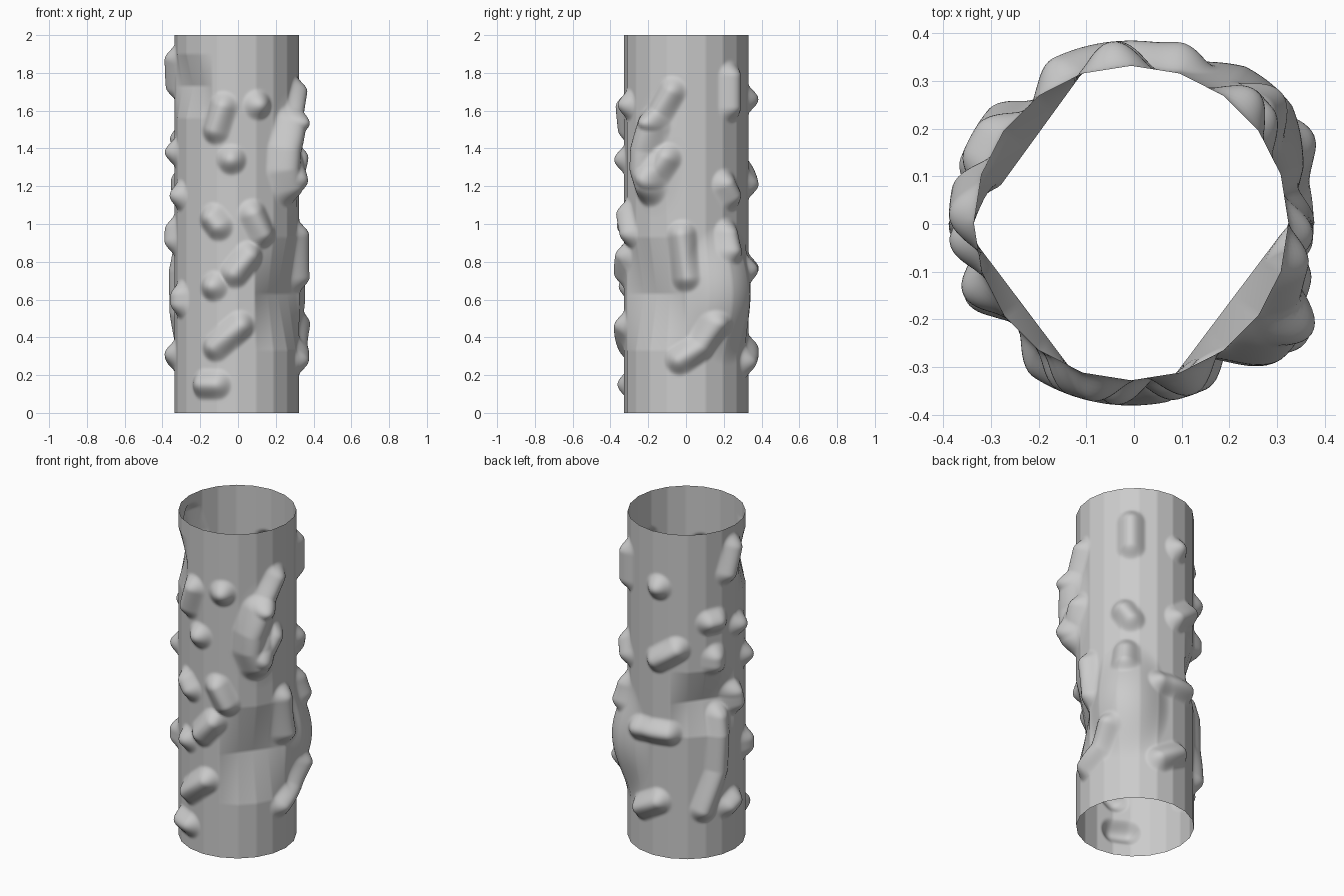
import bpy, bmesh, math

cube = bpy.data.objects.get("Cube")
if cube:
    bpy.data.objects.remove(cube, do_unlink=True)

SIDES, RADIUS, HEIGHT = 20, 0.33, 2.0
AROUND, RINGS = 240, 200

# Raised strokes: points of (angle in degrees, height)
strokes = [
    # front
    [(-103, 1.62), (-110, 1.5)], [(-70, 1.63)], [(-95, 1.34)],
    [(-113, 1.03), (-107, 0.99)], [(-75, 1.05), (-66, 0.95)],
    [(-79, 0.83), (-92, 0.74)], [(-112, 0.67)],
    [(-87, 0.46), (-110, 0.35)], [(-122, 0.15), (-109, 0.15)],
    # right
    [(-14, 1.7), (-30, 1.55)], [(-18, 1.35), (-31, 1.24)], [(-4, 0.94), (-1, 0.72)],
    [(24, 0.46), (13, 0.35), (-6, 0.28)],
    [(46, 1.78), (46, 1.62)], [(39, 1.21), (46, 1.15)], [(41, 0.95), (41, 0.87)],
    # back
    [(96, 1.66)], [(95, 1.21), (115, 1.29)],
    [(76, 0.76), (107, 0.77)], [(75, 0.27), (96, 0.34)],
    # left
    [(148, 1.45), (156, 1.45)], [(154, 1.23), (154, 1.19)],
    [(177, 1.87), (169, 1.73)], [(178, 0.97), (181, 0.91)],
    [(160, 0.85), (157, 0.53), (142, 0.3)], [(170, 0.29), (177, 0.31)],
    [(186, 1.38)], [(203, 1.15)], [(205, 0.62), (205, 0.58)],
]
# The wide raised mass on the front right
mass = [(-33, 1.52), (-41, 1.39), (-42, 1.29), (-36, 1.2)]

# Flattened patches: angle, height, height reach, distance from the axis
flats = [
    (-37, 0.63, 0.3, 0.265),
    (144, 0.95, 0.2, 0.268),
    (217, 1.73, 0.17, 0.285),
]
# Broad swells: angle, height, angle reach, height reach, depth
swells = [
    (41, 0.63, 46, 0.38, 0.09),
    (-30, 1.37, 30, 0.34, 0.02),
]


def wrap(a):
    return (a + 180) % 360 - 180


def arc(a):
    return math.radians(a) * RADIUS


def falloff(t):
    return (1 - t * t) ** 2 if t < 1 else 0.0


def distance(ang, z, path):
    """Distance on the unrolled wall from a point to a stroke."""
    start = path[0][0]
    px = arc(wrap(ang - start))
    best = 9.0
    for p, q in zip(path, path[1:] or path):
        ax, bx = arc(p[0] - start), arc(q[0] - start)
        dx, dz = bx - ax, q[1] - p[1]
        size = dx * dx + dz * dz
        t = ((px - ax) * dx + (z - p[1]) * dz) / size if size else 0
        t = min(1, max(0, t))
        best = min(best, math.hypot(px - ax - t * dx, z - p[1] - t * dz))
    return best


def wall_radius(ang, near, z):
    # Faceted wall
    step = 360 / SIDES
    local = math.radians(ang % step - step / 2)
    r = RADIUS * math.cos(math.pi / SIDES) / math.cos(local)
    # Flat patches cut a chord across the wall, creased at mid height
    for a, h, reach, dist in flats:
        turn = abs(wrap(ang - a))
        if turn < 60:
            chord = dist / math.cos(math.radians(turn))
            r += max(0, 1 - abs(z - h) / reach) * min(0, chord - r)
    for a, h, ra, rz, depth in swells:
        r += depth * falloff(math.hypot(wrap(ang - a) / ra, (z - h) / rz))
    # Strokes and the mass, rounding off the facets under them
    bump = 0.085 * falloff(distance(ang, z, mass) / 0.115)
    lump = max((0.056 * falloff(distance(ang, z, s) / 0.088) for s in near), default=0)
    rise = max(bump, lump, 0.8 * (bump + lump))
    facet = RADIUS * (1 - math.cos(math.pi / SIDES) / math.cos(local))
    return r + rise + min(1, rise / 0.03) * (facet - 0.003)


# Tube wall, open at both ends
bm = bmesh.new()
rings = []
for j in range(RINGS + 1):
    z = HEIGHT * j / RINGS
    near = [s for s in strokes
            if min(p[1] for p in s) - 0.1 < z < max(p[1] for p in s) + 0.1]
    ring = []
    for i in range(AROUND):
        ang = 360 * i / AROUND
        r = wall_radius(ang, near, z)
        a = math.radians(ang)
        ring.append(bm.verts.new((r * math.cos(a) - 0.006, r * math.sin(a) + 0.002, z)))
    rings.append(ring)
for low, high in zip(rings, rings[1:]):
    for i in range(AROUND):
        k = (i + 1) % AROUND
        bm.faces.new((low[i], low[k], high[k], high[i]))

mesh = bpy.data.meshes.new("bumpy_tube")
bm.to_mesh(mesh)
bm.free()
tube = bpy.data.objects.new("bumpy_tube", mesh)
bpy.context.collection.objects.link(tube)

# Plain grey finish
grey = bpy.data.materials.new("plain grey")
grey.use_nodes = True
colour = (0.6, 0.6, 0.6, 1)
grey.diffuse_color = colour
grey.node_tree.nodes["Principled BSDF"].inputs["Base Color"].default_value = colour
mesh.materials.append(grey)
mesh.shade_smooth()
